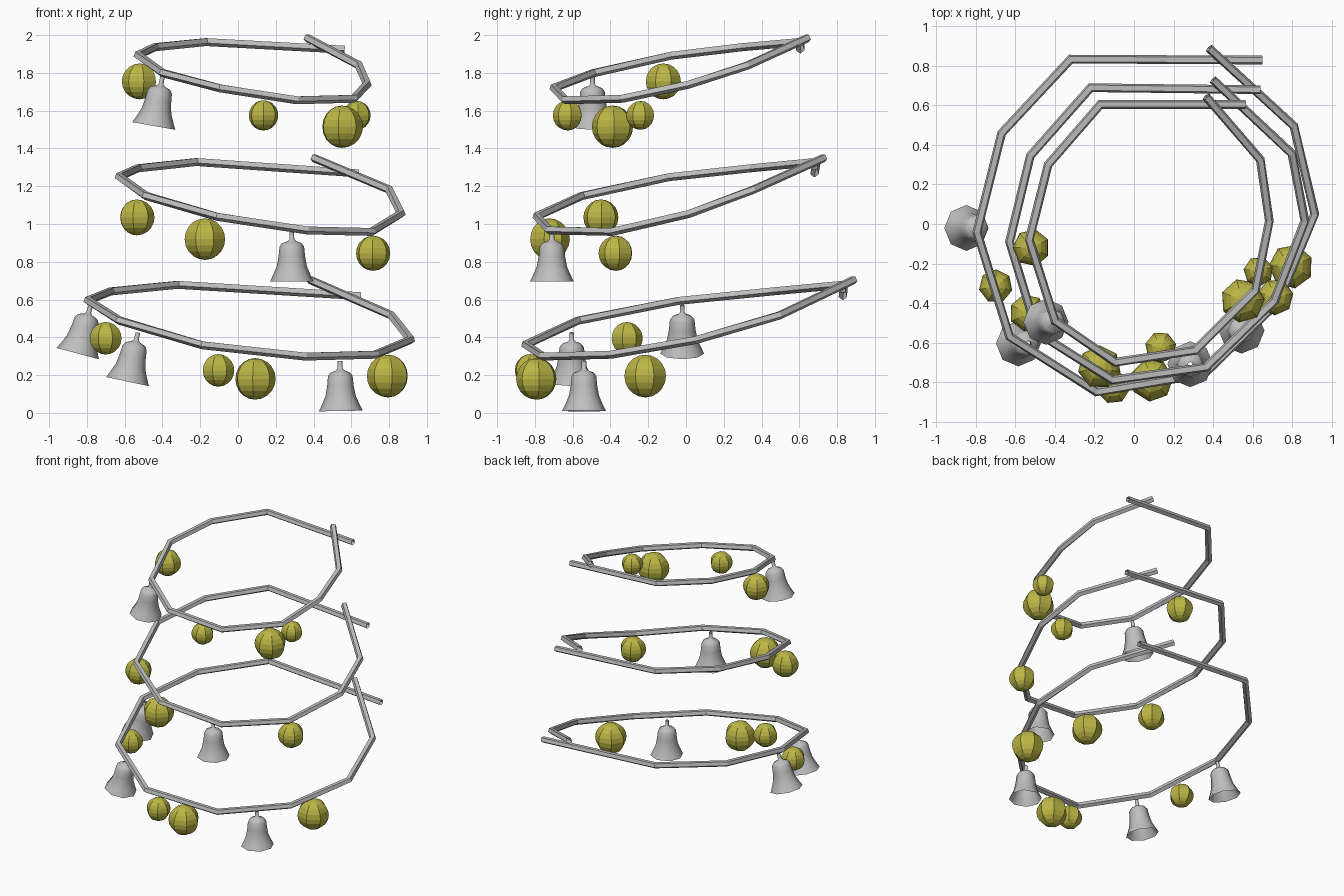
import bpy, bmesh, math
from mathutils import Vector

if "Cube" in bpy.data.objects:
    bpy.data.objects.remove(bpy.data.objects["Cube"])


def material(name, colour):
    m = bpy.data.materials.new(name)
    m.use_nodes = True
    m.diffuse_color = colour
    m.node_tree.nodes["Principled BSDF"].inputs["Base Color"].default_value = colour
    return m


silver = material("silver", (0.52, 0.52, 0.52, 1))
gold = material("gold", (0.5, 0.47, 0.06, 1))


def add_mesh(name, bm, mat, smooth_angle=None):
    bmesh.ops.recalc_face_normals(bm, faces=bm.faces)
    me = bpy.data.meshes.new(name)
    bm.to_mesh(me)
    bm.free()
    me.materials.append(mat)
    ob = bpy.data.objects.new(name, me)
    bpy.context.collection.objects.link(ob)
    if smooth_angle:
        bpy.ops.object.select_all(action='DESELECT')
        ob.select_set(True)
        bpy.context.view_layer.objects.active = ob
        bpy.ops.object.shade_smooth_by_angle(angle=math.radians(smooth_angle))
    return ob


# Open, tilted, polygonal hoops whose ends overlap
def hoop(name, points, radius=0.023, sides=5):
    pts = [Vector(p) for p in points]
    dirs = [(b - a).normalized() for a, b in zip(pts, pts[1:])]
    bm = bmesh.new()
    rings = []
    for i, p in enumerate(pts):
        d0, d1 = dirs[max(i - 1, 0)], dirs[min(i, len(dirs) - 1)]
        t = (d0 + d1).normalized()
        side = t.cross(Vector((0, 0, 1))).normalized()
        up = side.cross(t)
        miter = 1 / max(t.dot(d0), 0.5)
        ring = []
        for k in range(sides):
            a = 2 * math.pi * k / sides - math.pi / 2
            ring.append(bm.verts.new(p + side * (math.cos(a) * radius * miter)
                                     + up * (math.sin(a) * radius)))
        rings.append(ring)
    for a, b in zip(rings, rings[1:]):
        for k in range(sides):
            n = (k + 1) % sides
            bm.faces.new((a[k], a[n], b[n], b[k]))
    add_mesh(name, bm, silver)


hoop("lower_hoop", [
    (.65, .83, .62), (-.32, .835, .68), (-.67, .46, .645), (-.795, -.04, .595),
    (-.63, -.57, .49), (-.19, -.85, .36), (.355, -.76, .3), (.73, -.395, .31),
    (.915, .05, .387), (.81, .495, .517), (.38, .89, .705)])
hoop("middle_hoop", [
    (.64, .68, 1.27), (-.22, .69, 1.33), (-.525, .345, 1.297), (-.63, -.09, 1.25),
    (-.49, -.55, 1.15), (-.11, -.79, 1.04), (.365, -.725, .968), (.71, -.39, .96),
    (.865, .015, 1.055), (.8, .355, 1.182), (.4, .73, 1.35)])
hoop("upper_hoop", [
    (.565, .605, 1.925), (-.17, .605, 1.965), (-.435, .3, 1.938), (-.53, -.08, 1.893),
    (-.4, -.49, 1.8), (-.095, -.7, 1.72), (.31, -.64, 1.657), (.615, -.335, 1.665),
    (.685, .015, 1.74), (.64, .325, 1.84), (.365, .645, 1.985)])


# Faceted baubles: x, y, z, radius
baubles = [
    (-.52, -.12, 1.755, .095), (.135, -.625, 1.575, .08), (.55, -.388, 1.515, .112),
    (.63, -.24, 1.575, .076), (-.537, -.45, 1.035, .095), (-.175, -.725, .92, .11),
    (.715, -.37, .845, .093), (-.7, -.315, .395, .086), (-.105, -.825, .225, .086),
    (.09, -.79, .18, .11), (.795, -.215, .195, .113)]
for i, (x, y, z, r) in enumerate(baubles):
    bm = bmesh.new()
    bmesh.ops.create_uvsphere(bm, u_segments=7, v_segments=10, radius=r)
    ob = add_mesh("bauble_%d" % (i + 1), bm, gold)
    ob.location = (x, y, z)
    ob.rotation_euler.z = math.atan2(y, x)


# Open bells: radius and distance below the hanging point
PROFILE = [(.012, 0), (.013, .04), (.022, .05), (.052, .062), (.065, .08),
           (.07, .13), (.08, .185), (.097, .225), (.116, .265)]


def bell(name, top, tilt):
    bm = bmesh.new()
    verts = [bm.verts.new((r, 0, -d)) for r, d in PROFILE]
    edges = [bm.edges.new(e) for e in zip(verts, verts[1:])]
    bmesh.ops.spin(bm, geom=verts + edges, cent=(0, 0, 0), axis=(0, 0, 1),
                   angle=2 * math.pi, steps=8, use_merge=True)
    bmesh.ops.remove_doubles(bm, verts=bm.verts, dist=0.0005)
    ob = add_mesh(name, bm, silver, 50)
    ob.location = top
    ob.rotation_euler.y = math.radians(tilt)


bell("upper_bell", (-.4, -.495, 1.78), 10)
bell("middle_bell", (.285, -.71, .96), 0)
bell("lower_bell_right", (-.78, -.02, .57), 15)
bell("lower_bell_front", (-.53, -.605, .425), 12)
bell("lower_bell_left", (.54, -.54, .275), -1)
